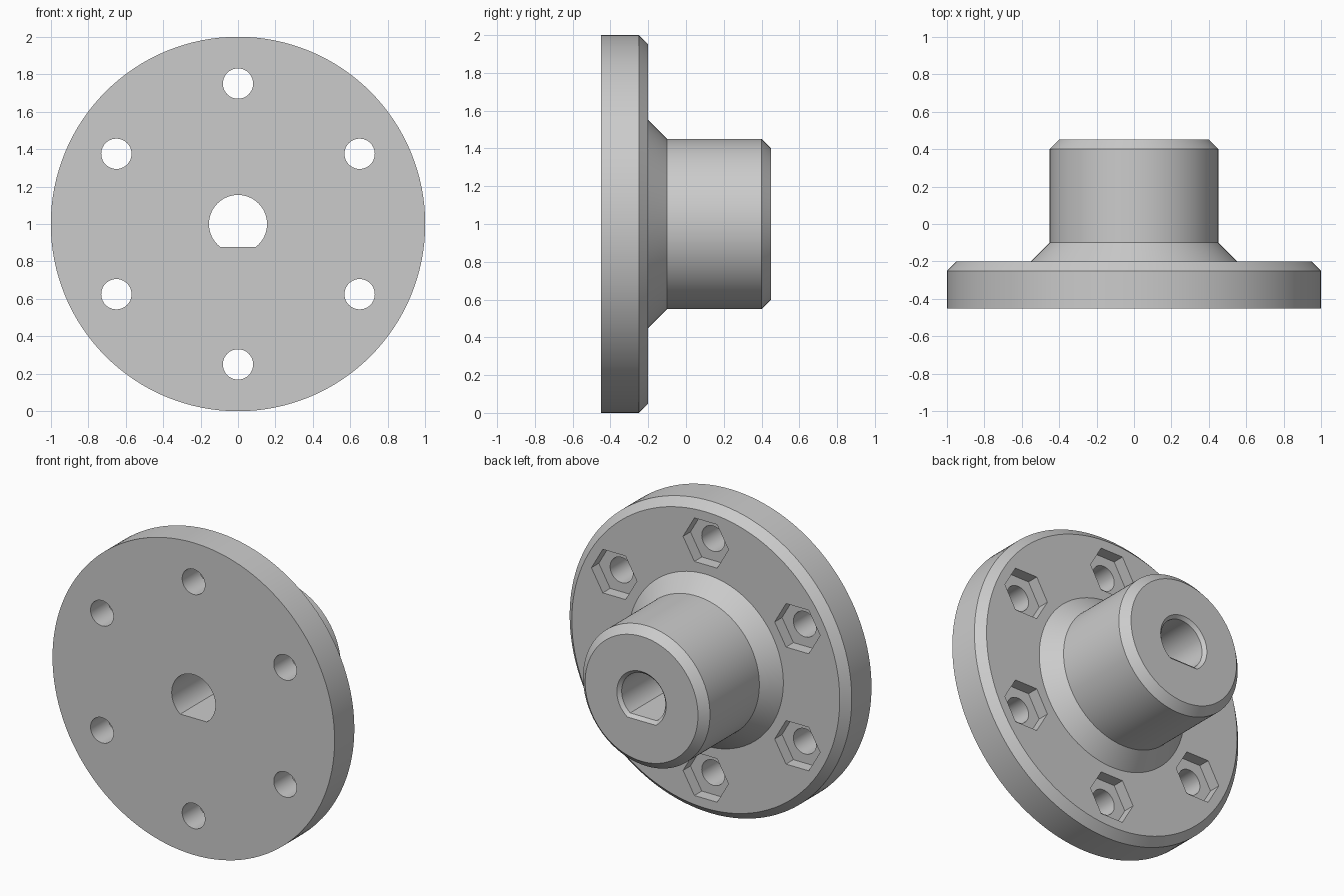
import bpy, bmesh
from math import pi, sin, cos, asin

if "Cube" in bpy.data.objects:
    bpy.data.objects.remove(bpy.data.objects["Cube"], do_unlink=True)

AXIS_Z = 1.0       # height of the hub axis
BACK = -0.2        # rear face of the flange

steel = bpy.data.materials.new("plain grey")
steel.use_nodes = True
grey = (0.6, 0.6, 0.6, 1)
steel.diffuse_color = grey
steel.node_tree.nodes["Principled BSDF"].inputs["Base Color"].default_value = grey


def ring(radius, count, cx=0, cz=AXIS_Z):
    """Regular polygon in the xz plane."""
    return [(cx + radius * cos(2 * pi * i / count),
             cz + radius * sin(2 * pi * i / count)) for i in range(count)]


def d_shape(grow=0, count=64):
    """Circle with a flat along the bottom."""
    radius, flat = 0.155 + grow, 0.123 + grow
    start = -asin(flat / radius)
    span = pi - 2 * start
    return [(radius * cos(start + span * i / count),
             AXIS_Z + radius * sin(start + span * i / count))
            for i in range(count + 1)]


def loft(name, sections):
    """Closed solid through (y, outline) sections stacked along y."""
    bm = bmesh.new()
    loops = [[bm.verts.new((x, y, z)) for x, z in pts] for y, pts in sections]
    for a, b in zip(loops, loops[1:]):
        for i in range(len(a)):
            j = (i + 1) % len(a)
            bm.faces.new((a[i], a[j], b[j], b[i]))
    bm.faces.new(loops[0])
    bm.faces.new(loops[-1])
    bmesh.ops.recalc_face_normals(bm, faces=bm.faces)
    mesh = bpy.data.meshes.new(name)
    bm.to_mesh(mesh)
    bm.free()
    mesh.materials.append(steel)
    obj = bpy.data.objects.new(name, mesh)
    bpy.context.collection.objects.link(obj)
    return obj


# Flange, sloped collar and hub as one turned body
profile = [(-0.45, 1), (-0.25, 1), (BACK, 0.95), (BACK, 0.55),
           (-0.1, 0.45), (0.4, 0.45), (0.45, 0.4)]
hub = loft("flanged_hub", [(y, ring(r, 128)) for y, r in profile])

# Keyed bore with a chamfered rear mouth
cutters = [loft("bore_cutter", [(-0.5, d_shape()), (0.43, d_shape()),
                                (0.47, d_shape(0.04))])]

# Six bolt holes, each with a hexagonal nut pocket at the rear
for i in range(6):
    angle = pi / 2 + i * pi / 3
    x, z = 0.75 * cos(angle), AXIS_Z + 0.75 * sin(angle)
    hole = ring(0.081, 40, x, z)
    pocket = ring(0.161, 6, x, z)
    cutters.append(loft("bolt_hole_cutter", [(-0.5, hole), (-0.1, hole)]))
    cutters.append(loft("nut_pocket_cutter", [(BACK - 0.075, pocket), (-0.15, pocket)]))

for cutter in cutters:
    cutter.hide_render = True
    cut = hub.modifiers.new(cutter.name, "BOOLEAN")
    cut.operation = "DIFFERENCE"
    cut.solver = "EXACT"
    cut.object = cutter

# Keep the cut result and drop the cutters
depsgraph = bpy.context.evaluated_depsgraph_get()
result = bpy.data.meshes.new_from_object(hub.evaluated_get(depsgraph))
hub.modifiers.clear()
hub.data = result
hub.data.name = "flanged_hub"
for cutter in cutters:
    bpy.data.objects.remove(cutter, do_unlink=True)
hub.data.materials.clear()
hub.data.materials.append(steel)
for face in hub.data.polygons:
    face.material_index = 0

# Smooth round walls, crisp edges
bpy.ops.object.select_all(action="DESELECT")
hub.select_set(True)
bpy.context.view_layer.objects.active = hub
bpy.ops.object.shade_smooth_by_angle(angle=pi / 6)
